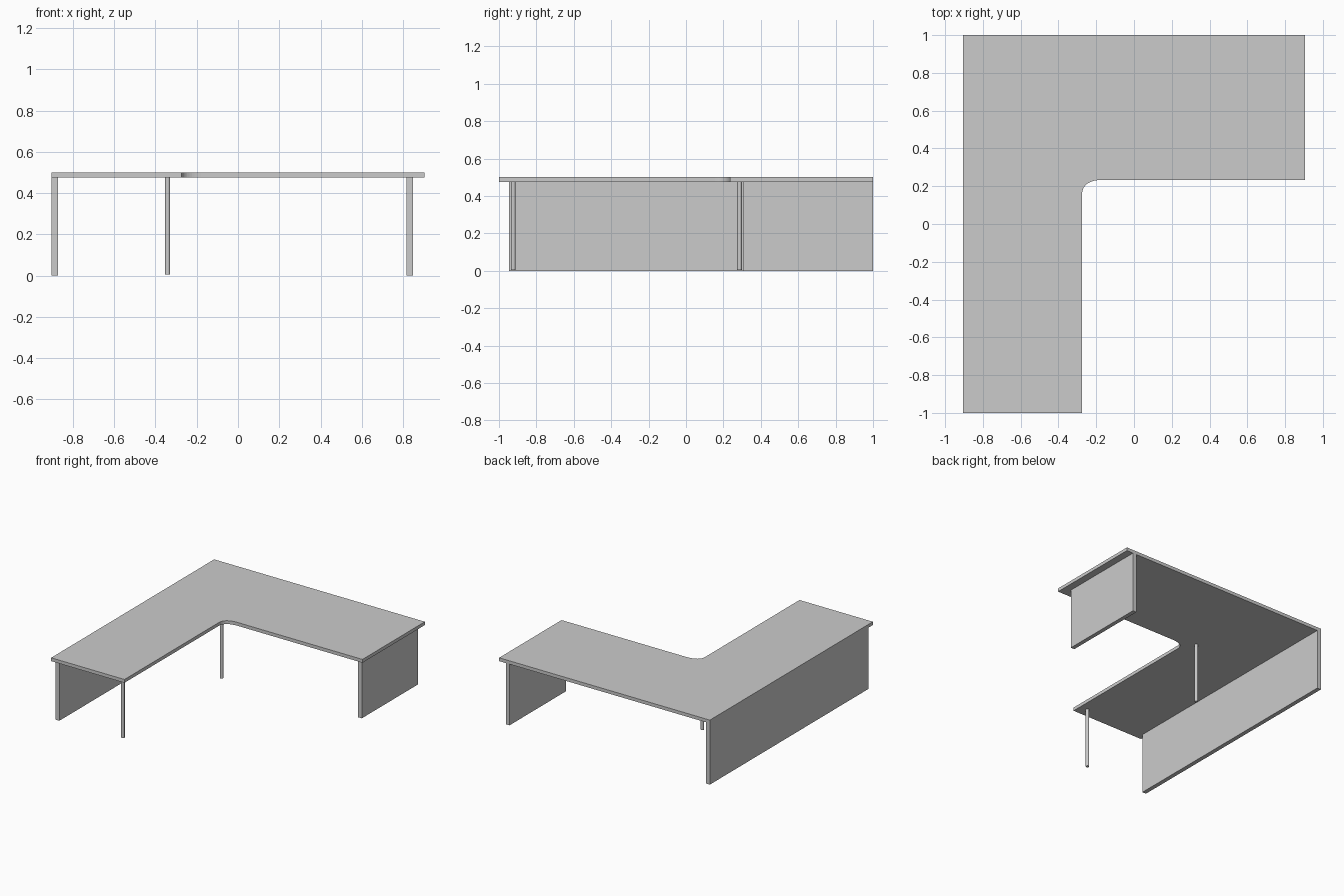
import bpy, bmesh

if "Cube" in bpy.data.objects:
    bpy.data.objects.remove(bpy.data.objects["Cube"])


def make_object(name, bm):
    bmesh.ops.recalc_face_normals(bm, faces=bm.faces)
    mesh = bpy.data.meshes.new(name)
    bm.to_mesh(mesh)
    bm.free()
    obj = bpy.data.objects.new(name, mesh)
    bpy.context.collection.objects.link(obj)
    return obj


def slab(name, outline, z0, z1):
    """Extrude a flat outline from z0 up to z1."""
    bm = bmesh.new()
    face = bm.faces.new([bm.verts.new((x, y, z0)) for x, y in outline])
    up = bmesh.ops.extrude_face_region(bm, geom=[face])["geom"]
    verts = [v for v in up if isinstance(v, bmesh.types.BMVert)]
    bmesh.ops.translate(bm, verts=verts, vec=(0, 0, z1 - z0))
    return make_object(name, bm)


def rect(x0, x1, y0, y1):
    return [(x0, y0), (x1, y0), (x1, y1), (x0, y1)]


TOP, UNDER = 0.501, 0.475
W = 0.905
INNER_X, INNER_Y = -0.275, 0.234

# Curved inside corner of the L, as a quadratic curve
start, end = (INNER_X, 0.155), (-0.16, INNER_Y)
corner = []
for i in range(13):
    t = i / 12
    a, b, c = (1 - t) ** 2, 2 * t * (1 - t), t * t
    corner.append((a * start[0] + b * INNER_X + c * end[0],
                   a * start[1] + b * INNER_Y + c * end[1]))

# L-shaped desk top
slab("desk_top",
     [(-W, -1), (INNER_X, -1)] + corner + [(W, INNER_Y), (W, 1), (-W, 1)],
     UNDER, TOP)

# Panel supports on the left side and right end
slab("left_panel", rect(-W, -0.872, -0.946, 1), 0, UNDER)
slab("right_panel", rect(0.816, 0.848, 0.308, 1), 0, UNDER)

# Thin round legs under the free edge
for name, y in (("front_leg", -0.924), ("corner_leg", 0.286)):
    bpy.ops.mesh.primitive_cylinder_add(
        vertices=24, radius=0.0125, depth=UNDER - 0.005,
        location=(-0.341, y, (UNDER + 0.005) / 2))
    bpy.context.object.name = name
    bpy.ops.object.shade_smooth_by_angle()
